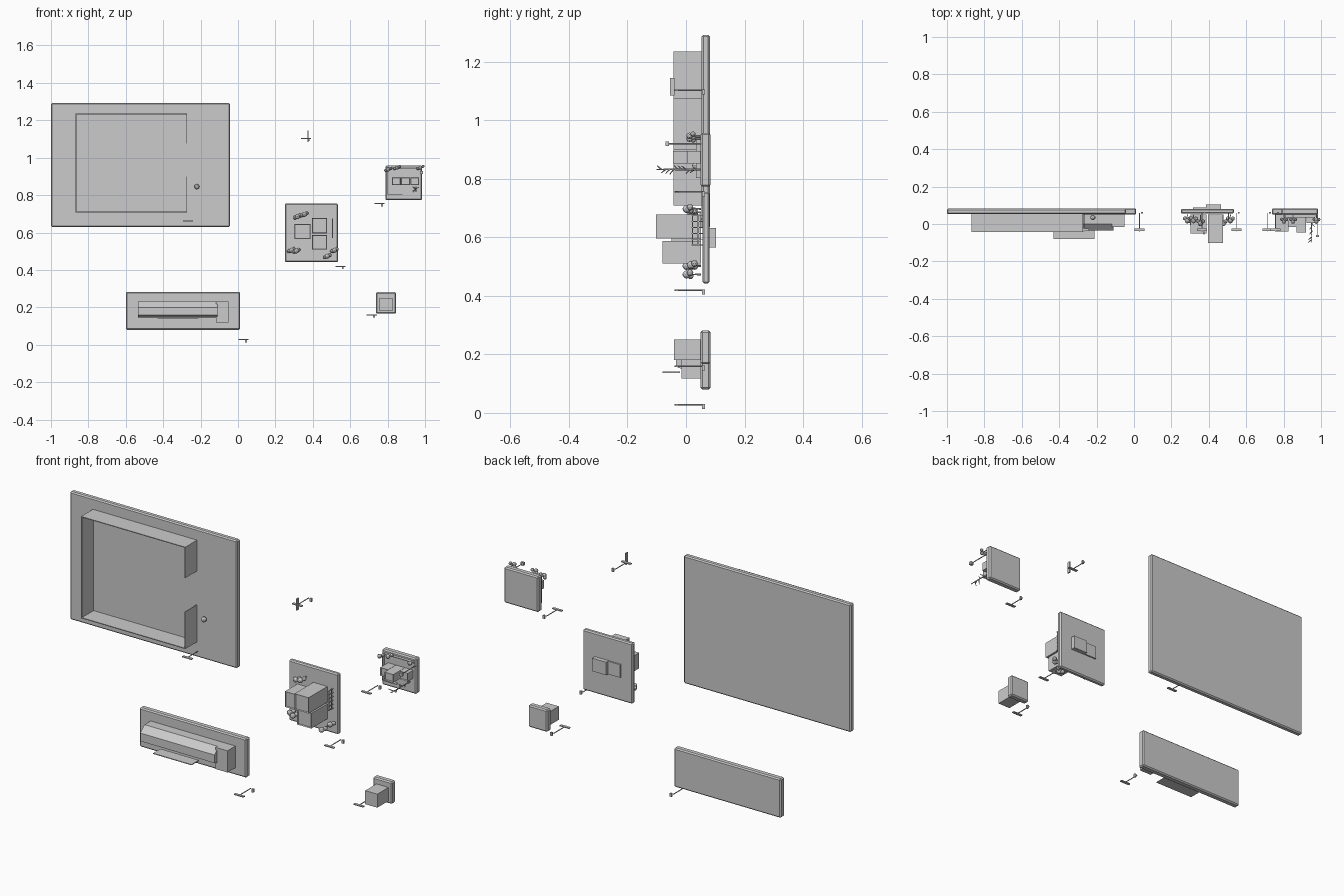
import bpy, bmesh, random
from mathutils import Vector, Matrix

if "Cube" in bpy.data.objects:
    bpy.data.objects.remove(bpy.data.objects["Cube"])
random.seed(3)


def finish(bm, name):
    bmesh.ops.recalc_face_normals(bm, faces=bm.faces)
    me = bpy.data.meshes.new(name)
    bm.to_mesh(me)
    bm.free()
    ob = bpy.data.objects.new(name, me)
    bpy.context.collection.objects.link(ob)
    return ob


def add_box(bm, x0, x1, y0, y1, z0, z1):
    m = Matrix.Translation(((x0 + x1) / 2, (y0 + y1) / 2, (z0 + z1) / 2)) @ \
        Matrix.Diagonal((x1 - x0, y1 - y0, z1 - z0, 1))
    return bmesh.ops.create_cube(bm, size=1, matrix=m)["verts"]


def boxes(name, *dims):
    bm = bmesh.new()
    for d in dims:
        add_box(bm, *d)
    return finish(bm, name)


def add_rod(bm, a, b, r0, r1, n=6):
    a, b = Vector(a), Vector(b)
    d = b - a
    m = Matrix.Translation((a + b) / 2) @ d.to_track_quat('Z', 'Y').to_matrix().to_4x4()
    bmesh.ops.create_cone(bm, cap_ends=True, segments=n, radius1=r0, radius2=r1,
                          depth=d.length, matrix=m)


def tile(name, x0, x1, z0, z1, y0=0.05, y1=0.083):
    ob = boxes(name, (x0, x1, y0, y1, z0, z1))
    b = ob.modifiers.new("edge", 'BEVEL')
    b.width, b.segments = 0.006, 1


def tower(name, x0, x1, z0, z1, y):
    # block rising toward -y with a recessed roof and a thin rim
    bm = bmesh.new()
    add_box(bm, x0, x1, y, 0.052, z0, z1)
    top = min(bm.faces, key=lambda f: f.calc_center_median().y)
    bmesh.ops.inset_region(bm, faces=[top], thickness=0.004)
    bmesh.ops.translate(bm, verts=top.verts, vec=(0, 0.006, 0))
    finish(bm, name)


def tree(name, x, z, r=0.012, y=0.02):
    # short trunk with a crown of faceted balls
    bm = bmesh.new()
    add_rod(bm, (x, 0.052, z), (x, y, z), 0.003, 0.002)
    for dx, dy, dz, s in ((0, -0.008, 0, 1), (0.013, 0.004, 0.006, .8), (-0.012, 0.005, -0.005, .8)):
        bmesh.ops.create_icosphere(bm, subdivisions=2, radius=r * s,
                                   matrix=Matrix.Translation((x + dx, y + dy, z + dz)))
    finish(bm, name)


def signpost(name, x, z, upright=False):
    bm = bmesh.new()
    add_rod(bm, (x, 0.06, z + 0.003), (x, -0.04, z + 0.003), 0.0025, 0.0025)
    add_box(bm, x - 0.027, x + 0.027, -0.038, -0.025, z, z + 0.005)
    add_box(bm, x + 0.008, x + 0.018, 0.055, 0.065, z - 0.012, z + 0.005)
    if upright:
        add_box(bm, x + 0.008, x + 0.014, -0.055, -0.04, z - 0.015, z + 0.045)
    finish(bm, name)


# base plates
tile("large_plate", -1, -0.043, 0.63, 1.292, 0.053, 0.082)
tile("long_plate", -0.6, 0.012, 0.08, 0.282)
tile("middle_plate", 0.25, 0.535, 0.442, 0.755, 0.056, 0.081)
tile("upper_right_plate", 0.788, 0.985, 0.773, 0.957)
tile("small_plate", 0.737, 0.846, 0.167, 0.281)

# perimeter wall of the large plate, with a gate gap on the right
bm = bmesh.new()
X0, X1, Z0, Z1, T = -0.868, -0.272, 0.708, 1.235, 0.004
n = 7
for i in range(n):
    a, b = X0 + (X1 - X0) * i / n, X0 + (X1 - X0) * (i + 1) / n
    for z in (Z0, Z1 - T):
        add_box(bm, a, b, -0.043, 0.054, z, z + T)
n = 6
for i in range(n):
    a, b = Z0 + (Z1 - Z0) * i / n, Z0 + (Z1 - Z0) * (i + 1) / n
    add_box(bm, X0, X0 + T, -0.043, 0.054, a, b)
for a, b in ((Z0, 0.8), (0.8, 0.9), (1.075, 1.155), (1.155, Z1)):
    add_box(bm, X1 - T, X1, -0.043, 0.054, a, b)
finish(bm, "perimeter_wall")
bm = bmesh.new()
bmesh.ops.create_icosphere(bm, subdivisions=2, radius=0.014, matrix=Matrix.Translation((-0.22, 0.035, 0.845)))
finish(bm, "gate_bush")

# long hall: chamfered profile extruded along x
prof = [(0.052, 0.145), (0.0, 0.145), (-0.035, 0.158), (-0.035, 0.2), (0.0, 0.23), (0.052, 0.23)]
bm = bmesh.new()
f = bm.faces.new([bm.verts.new((-0.535, y, z)) for y, z in prof])
ext = bmesh.ops.extrude_face_region(bm, geom=[f])
bmesh.ops.translate(bm, vec=(0.425, 0, 0), verts=[v for v in ext["geom"] if isinstance(v, bmesh.types.BMVert)])
finish(bm, "long_hall")
boxes("hall_end_block", (-0.118, -0.05, -0.015, 0.052, 0.118, 0.23))
boxes("hall_canopy", (-0.43, -0.21, -0.08, -0.02, 0.137, 0.141))

# middle plate: block cluster, back boxes, ladder
tower("tower_tall", 0.395, 0.475, 0.596, 0.678, -0.102)
tower("tower_mid", 0.395, 0.475, 0.51, 0.588, -0.08)
tower("tower_low", 0.303, 0.387, 0.565, 0.645, -0.05)
boxes("underside_boxes", (0.385, 0.465, 0.07, 0.103, 0.565, 0.632), (0.315, 0.384, 0.07, 0.088, 0.565, 0.632))
rails = [(0.503, 0.507, 0.02, 0.024, 0.57, 0.675), (0.503, 0.507, 0.04, 0.044, 0.57, 0.675)]
for i in range(6):
    z = 0.572 + i * 0.02
    rails.append((0.503, 0.507, 0.018, 0.057, z, z + 0.003))
boxes("ladder_fence", *rails)
for i, (x, z) in enumerate(((0.285, 0.505), (0.312, 0.502), (0.318, 0.685), (0.355, 0.697),
                            (0.515, 0.505), (0.477, 0.473))):
    tree(f"tree_{i}", x, z, 0.014, 0.01 if i % 2 else 0.025)

# upper right plate: house row, fence, trees and tall branchy tree
tower("house_left", 0.824, 0.869, 0.853, 0.895, -0.015)
tower("house_centre", 0.87, 0.92, 0.853, 0.895, -0.045)
tower("house_right", 0.921, 0.968, 0.853, 0.895, 0.005)
boxes("yard_fence", (0.8, 0.88, 0.035, 0.052, 0.802, 0.805), (0.8, 0.803, 0.035, 0.052, 0.802, 0.94),
      (0.81, 0.97, 0.035, 0.052, 0.94, 0.943))
for i, (x, z) in enumerate(((0.802, 0.937), (0.85, 0.947), (0.975, 0.947))):
    tree(f"yard_tree_{i}", x, z, 0.011, 0.02)
bm = bmesh.new()
add_rod(bm, (0.95, 0.052, 0.832), (0.95, -0.1, 0.832), 0.004, 0.002)
for i in range(9):
    y = 0.02 - i * 0.014
    dx, dz = random.uniform(-0.02, 0.02), random.choice((-1, 1)) * random.uniform(0.008, 0.018)
    add_rod(bm, (0.95, y + 0.008, 0.832), (0.95 + dx, y - 0.006, 0.832 + dz), 0.003, 0.0015, 5)
finish(bm, "branchy_tree")
bm = bmesh.new()
add_rod(bm, (0.98, 0.052, 0.92), (0.98, -0.068, 0.92), 0.003, 0.002)
add_box(bm, 0.972, 0.988, -0.07, -0.058, 0.912, 0.928)
finish(bm, "lamp_post")

# small plate block
boxes("small_block", (0.757, 0.826, -0.041, 0.052, 0.18, 0.25))

# signposts beside each plate
for i, (x, z) in enumerate(((0.03, 0.025), (0.715, 0.157), (0.547, 0.416), (0.757, 0.752), (-0.267, 0.658))):
    signpost(f"signpost_{i}", x, z)
signpost("signpost_upright", 0.363, 1.1, True)
